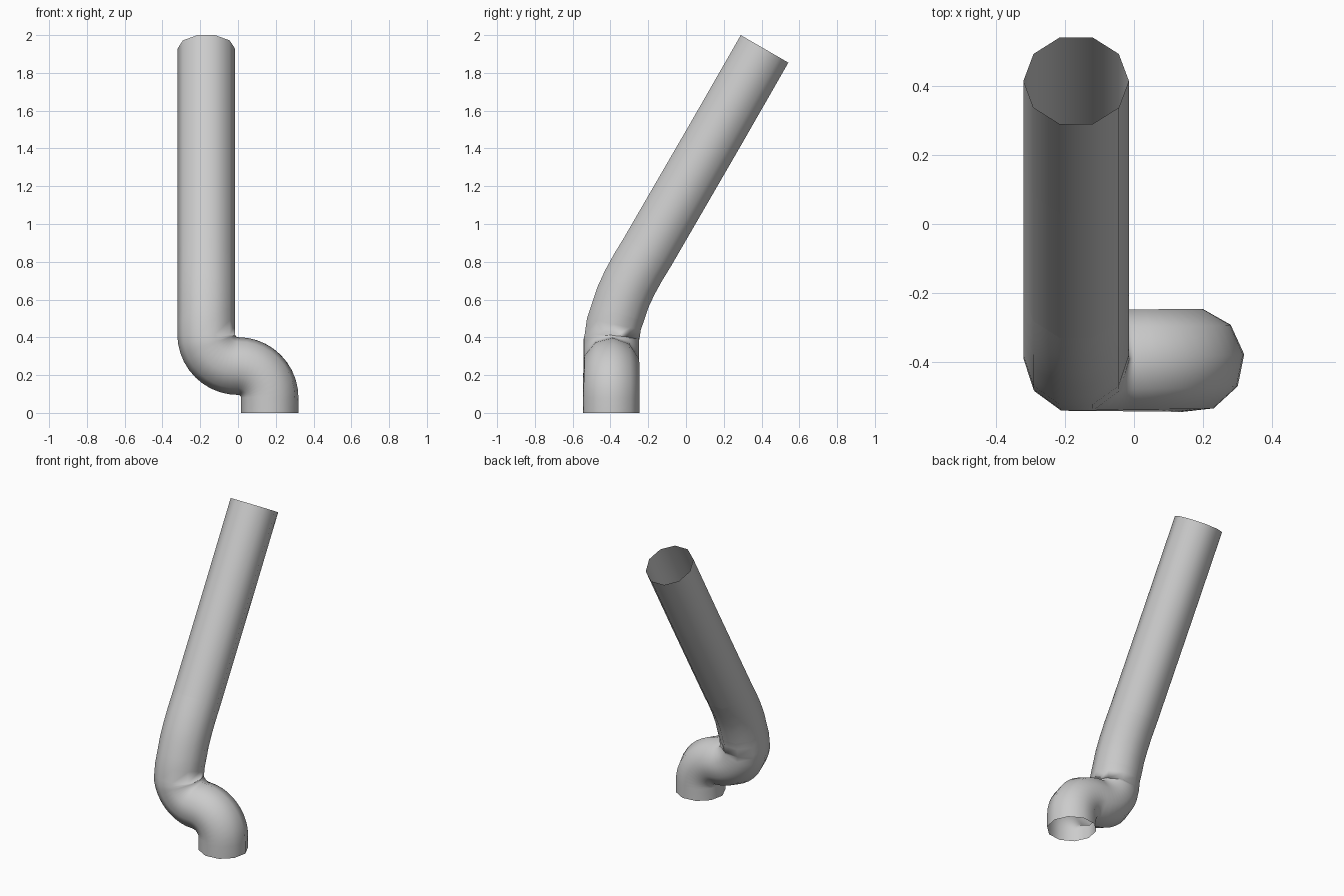
import bpy, bmesh, math
from mathutils import Vector

if "Cube" in bpy.data.objects:
    bpy.data.objects.remove(bpy.data.objects["Cube"])

SIDES, R = 10, 0.153
BEND, YB = 0.168, -0.396          # elbow centreline radius, y of the lower pipe


def ring(pos, tilt_x=0.0, tilt_y=0.0, roll=0.0):
    """Ten-sided ring; the tangent leans by tilt_x toward -x or tilt_y toward +y."""
    a, b = math.radians(tilt_x), math.radians(tilt_y)
    if tilt_y:
        u, v = Vector((1, 0, 0)), Vector((0, math.cos(b), -math.sin(b)))
    else:
        u, v = Vector((math.cos(a), 0, math.sin(a))), Vector((0, 1, 0))
    out = []
    for i in range(SIDES):
        t = 2 * math.pi * i / SIDES + math.radians(roll)
        out.append(Vector(pos) + R * (math.cos(t) * u + math.sin(t) * v))
    return out


def tube(name, rings):
    """Open-ended smooth tube skinned over the rings."""
    bm = bmesh.new()
    loops = [[bm.verts.new(p) for p in r] for r in rings]
    for lo, hi in zip(loops, loops[1:]):
        for i in range(SIDES):
            j = (i + 1) % SIDES
            bm.faces.new((lo[i], lo[j], hi[j], hi[i])).smooth = True
    me = bpy.data.meshes.new(name)
    bm.to_mesh(me)
    bm.free()
    ob = bpy.data.objects.new(name, me)
    bpy.context.collection.objects.link(ob)
    return ob


# S-shaped lower elbow: up, across to -x, up again, then starting to lean back
N = 10
rings = [ring((BEND, YB, 0), roll=6.5)]
for k in range(N + 1):
    a = math.pi / 2 * k / N
    rings.append(ring((BEND * math.cos(a), YB, 0.08 + BEND * math.sin(a)),
                      tilt_x=math.degrees(a), roll=6.5 * (1 - k / (2 * N))))
for k in range(1, N + 1):
    a = math.pi / 2 * (1 - k / N)
    rings.append(ring((-BEND * math.cos(a), YB, 0.248 + BEND * (1 - math.sin(a))),
                      tilt_x=math.degrees(a), roll=3.25 * (1 - k / N)))
rings[-1] = ring((-BEND, YB + 0.005, 0.405), tilt_y=5)
rings.append(ring((-BEND, -0.382, 0.47), tilt_y=12))
rings.append(ring((-BEND, -0.362, 0.528), tilt_y=17))
tube("lower_elbow", rings)

# Upper bend easing into the 30 degree slope
tube("upper_bend", [ring((-BEND, y, z), tilt_y=t) for y, z, t in (
    (-0.362, 0.528, 17), (-0.335, 0.61, 21.5), (-0.298, 0.69, 26),
    (-0.254, 0.77, 29), (-0.205, 0.85, 30))])

# Two straight lengths
tube("middle_pipe", [ring((-BEND, y, z), tilt_y=30) for y, z in ((-0.205, 0.85), (0.157, 1.475))])
tube("end_pipe", [ring((-BEND, y, z), tilt_y=30) for y, z in ((0.157, 1.475), (0.416, 1.927))])
